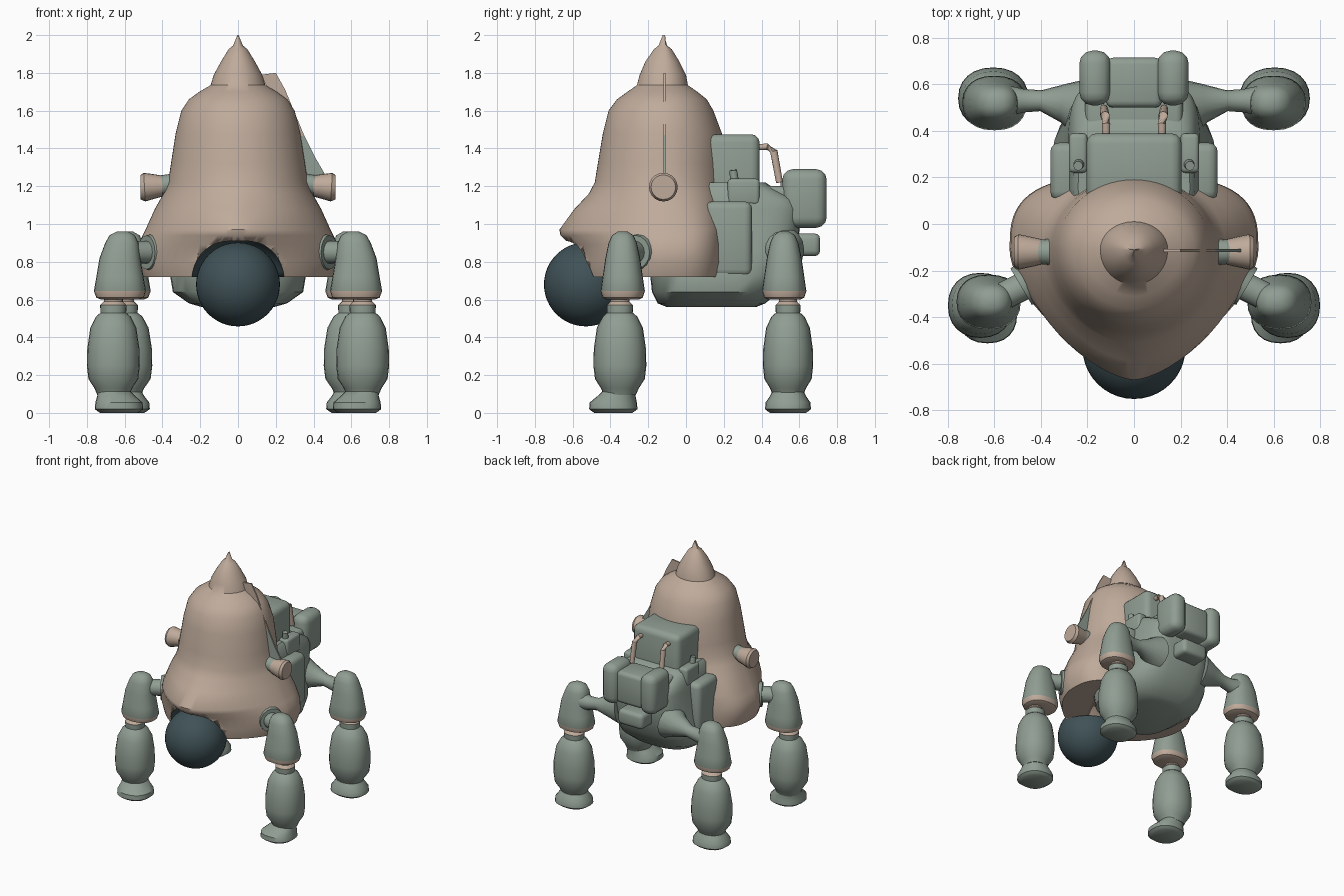
import bpy, bmesh, math
from mathutils import Vector

if "Cube" in bpy.data.objects:
    bpy.data.objects.remove(bpy.data.objects["Cube"])


def material(name, rgb):
    m = bpy.data.materials.new(name)
    m.diffuse_color = (*rgb, 1)
    m.use_nodes = True
    m.node_tree.nodes["Principled BSDF"].inputs["Base Color"].default_value = m.diffuse_color
    return m


TAN = material("warm tan", (0.52, 0.405, 0.325))
GREEN = material("grey green", (0.28, 0.34, 0.292))
DARK = material("dark teal", (0.05, 0.083, 0.095))


def finish(bm, name, mats, rule=None, angle=40):
    bmesh.ops.recalc_face_normals(bm, faces=bm.faces)
    if rule:
        for f in bm.faces:
            f.material_index = rule(f.calc_center_median())
    me = bpy.data.meshes.new(name)
    bm.to_mesh(me)
    bm.free()
    for m in mats:
        me.materials.append(m)
    ob = bpy.data.objects.new(name, me)
    bpy.context.collection.objects.link(ob)
    bpy.ops.object.select_all(action='DESELECT')
    bpy.context.view_layer.objects.active = ob
    ob.select_set(True)
    bpy.ops.object.shade_smooth_by_angle(angle=math.radians(angle))
    return ob


def spow(v, n):
    return math.copysign(abs(v) ** (2 / n), v)


def loft(name, rings, mats, seg=32, rule=None, angle=40):
    """Rings: (z, cx, cy, half width, front depth, back depth, front power, back power)."""
    bm = bmesh.new()
    loops = []
    for z, cx, cy, rx, rf, rb, nf, nb in rings:
        loop = []
        for i in range(seg):
            a = 2 * math.pi * i / seg
            c, s = math.cos(a), math.sin(a)
            n, d = (nb, rb) if s >= 0 else (nf, rf)
            loop.append(bm.verts.new((cx + rx * spow(c, n), cy + d * spow(s, n), z)))
        loops.append(loop)
    for a, b in zip(loops, loops[1:]):
        for i in range(seg):
            j = (i + 1) % seg
            bm.faces.new((a[i], a[j], b[j], b[i]))
    bm.faces.new(loops[0])
    bm.faces.new(loops[-1])
    return finish(bm, name, mats, rule, angle)


def box(name, x, y, z, mat, bevel=0.03):
    bm = bmesh.new()
    bmesh.ops.create_cube(bm, size=1)
    for v in bm.verts:
        v.co = [r[0] + (t + 0.5) * (r[1] - r[0]) for t, r in zip(v.co, (x, y, z))]
    bmesh.ops.bevel(bm, geom=bm.edges[:], offset=bevel, segments=3, profile=0.5, affect='EDGES')
    return finish(bm, name, [mat])


def tube(name, pts, radii, mat, seg=16):
    """Round tube through points with a radius at each."""
    bm = bmesh.new()
    pts = [Vector(p) for p in pts]
    loops = []
    for k, p in enumerate(pts):
        d = (pts[min(k + 1, len(pts) - 1)] - pts[max(k - 1, 0)]).normalized()
        u = d.cross(Vector((0, 0, 1)) if abs(d.z) < 0.8 else Vector((1, 0, 0))).normalized()
        w = d.cross(u)
        loops.append([bm.verts.new(p + radii[k] * (u * math.cos(t) + w * math.sin(t)))
                      for t in (2 * math.pi * i / seg for i in range(seg))])
    for a, b in zip(loops, loops[1:]):
        for i in range(seg):
            bm.faces.new((a[i], a[(i + 1) % seg], b[(i + 1) % seg], b[i]))
    bm.faces.new(loops[0])
    bm.faces.new(loops[-1])
    return finish(bm, name, [mat])


def ball(name, c, r, mats, idx=0):
    bm = bmesh.new()
    bmesh.ops.create_uvsphere(bm, u_segments=40, v_segments=24, radius=r)
    bmesh.ops.translate(bm, verts=bm.verts, vec=c)
    return finish(bm, name, mats, lambda p: idx)


def plate(name, pts, y, mat):
    bm = bmesh.new()
    f = bm.faces.new([bm.verts.new((x, y, z)) for x, z in pts])
    g = bmesh.ops.extrude_face_region(bm, geom=[f])['geom']
    bmesh.ops.translate(bm, verts=[v for v in g if isinstance(v, bmesh.types.BMVert)], vec=(0, 0.012, 0))
    return finish(bm, name, [mat])


# bell-shaped shell: z, half width, front y, back y, front power, back power
shell = [(0.72, 0.505, -0.575, 0.2, 1.7, 3), (0.8, 0.535, -0.6, 0.21, 1.65, 3),
         (0.89, 0.53, -0.615, 0.21, 1.6, 3), (0.94, 0.505, -0.665, 0.21, 1.6, 3),
         (0.97, 0.49, -0.67, 0.21, 1.6, 3), (1.08, 0.44, -0.59, 0.2, 1.7, 2.6),
         (1.16, 0.395, -0.515, 0.2, 1.85, 2.2), (1.22, 0.37, -0.483, 0.2, 2, 2),
         (1.32, 0.355, -0.467, 0.2, 2, 2), (1.48, 0.33, -0.44, 0.19, 2, 2),
         (1.6, 0.3, -0.41, 0.145, 2, 2), (1.66, 0.26, -0.365, 0.11, 2, 2),
         (1.70, 0.205, -0.31, 0.06, 2, 2), (1.735, 0.145, -0.26, 0.01, 2, 2),
         (1.79, 0.128, -0.245, 0.0, 2, 2), (1.86, 0.09, -0.215, -0.035, 2, 2),
         (1.925, 0.05, -0.17, -0.075, 2, 2), (1.945, 0.026, -0.145, -0.1, 2, 2),
         (2.0, 0.003, -0.123, -0.117, 2, 2)]
bell = loft("bell_shell", [(z, 0, -0.11, w, -0.11 - f, b + 0.11, nf, nb)
                           for z, w, f, b, nf, nb in shell], [TAN, DARK], 64, lambda p: 0)

# socket cut for the front ball
cutter = ball("socket_cutter", (0, -0.53, 0.685), 0.25, [TAN, DARK], 1)
cutter.hide_render = True
bpy.context.view_layer.objects.active = bell
mod = bell.modifiers.new("socket", 'BOOLEAN')
mod.operation, mod.object, mod.solver = 'DIFFERENCE', cutter, 'EXACT'
# keep the cut ahead of any smoothing modifier, then apply it
bpy.ops.object.modifier_move_to_index(modifier="socket", index=0)
bpy.ops.object.modifier_apply(modifier="socket")
bpy.data.objects.remove(cutter)
ball("front_ball", (0, -0.53, 0.68), 0.222, [DARK])

# belly hull and rear body
loft("belly_hull", [(0.56, 0, 0.15, 0.19, 0.25, 0.22, 3, 3), (0.58, 0, 0.15, 0.26, 0.3, 0.27, 3, 3),
                    (0.64, 0, 0.15, 0.345, 0.33, 0.34, 3, 3), (0.73, 0, 0.15, 0.36, 0.34, 0.4, 3, 3),
                    (0.85, 0, 0.15, 0.31, 0.2, 0.44, 3, 4), (1.08, 0, 0.15, 0.285, 0.15, 0.46, 3, 5),
                    (1.13, 0, 0.15, 0.275, 0.15, 0.44, 3, 5), (1.2, 0, 0.15, 0.26, 0.15, 0.3, 3, 5),
                    (1.22, 0, 0.15, 0.24, 0.15, 0.27, 3, 5)], [GREEN])
box("rear_hood", (-0.205, 0.205), (0.08, 0.39), (1.0, 1.475), GREEN, 0.045)
box("rear_seat", (-0.21, 0.21), (0.36, 0.6), (1.0, 1.2), GREEN)
box("pack_centre", (-0.12, 0.12), (0.5, 0.715), (1.0, 1.25), GREEN)
box("pack_lower_pad", (-0.11, 0.11), (0.55, 0.71), (0.83, 0.95), GREEN)

for s, side in ((-1, "left"), (1, "right")):
    def span(a, b):
        return tuple(sorted((s * a, s * b)))

    box(f"{side}_side_panel", span(0.2, 0.36), (0.1, 0.35), (0.72, 1.12), GREEN, 0.04)
    box(f"{side}_pack_lobe", span(0.1, 0.235), (0.51, 0.745), (0.98, 1.29), GREEN, 0.055)
    box(f"{side}_rail", span(0.2, 0.28), (0.22, 0.39), (1.1, 1.24), GREEN, 0.02)
    tube(f"{side}_rail_knob", [(s * 0.235, 0.26, 1.2), (s * 0.24, 0.25, 1.285)], [0.025, 0.02], GREEN)
    tube(f"{side}_handle", [(s * 0.12, 0.36, 1.405), (s * 0.12, 0.43, 1.41), (s * 0.125, 0.465, 1.385),
                            (s * 0.13, 0.495, 1.22)], [0.016, 0.018, 0.02, 0.018], TAN, 10)

    # side sensors
    tube(f"{side}_sensor_neck", [(s * 0.32, -0.12, 1.21), (s * 0.43, -0.12, 1.205)], [0.06, 0.05], GREEN)
    tube(f"{side}_sensor", [(s * 0.4, -0.12, 1.2), (s * 0.43, -0.12, 1.2), (s * 0.495, -0.12, 1.195),
                            (s * 0.515, -0.12, 1.195)], [0.055, 0.062, 0.076, 0.065], TAN, 20)

    # hips
    tube(f"{side}_front_hip_socket", [(s * 0.4, -0.22, 0.85), (s * 0.485, -0.27, 0.85)], [0.11, 0.09], GREEN)
    tube(f"{side}_front_hip", [(s * 0.42, -0.24, 0.85), (s * 0.6, -0.33, 0.85)], [0.06, 0.06], GREEN)
    tube(f"{side}_rear_hip", [(s * 0.22, 0.5, 0.86), (s * 0.3, 0.52, 0.85), (s * 0.4, 0.53, 0.84),
                              (s * 0.47, 0.53, 0.83), (s * 0.56, 0.53, 0.83)],
         [0.13, 0.085, 0.045, 0.05, 0.07], GREEN)

    # legs: x, y of thigh, x, y of shin, x and y shift of the foot, x and y stretch
    for end, tx, ty, lx, ly, fx, fy, kx, ky in (
            ("front", 0.625, -0.335, 0.66, -0.35, -0.03, -0.035, 1.0, 1.0),
            ("rear", 0.60, 0.52, 0.605, 0.54, 0.0, 0.0, 1.08, 0.95)):
        thigh = [(0.6, 0, 0.1), (0.61, 0, 0.125), (0.645, 0, 0.138), (0.72, 0, 0.125), (0.82, 0, 0.108),
                 (0.9, 0.01, 0.088), (0.94, 0.012, 0.067), (0.96, 0.014, 0.03)]
        loft(f"{side}_{end}_thigh", [(z, s * (tx - d), ty, r, r * 0.85, r * 0.85, 2.3, 2.3)
                                     for z, d, r in thigh], [GREEN, TAN], 24,
             lambda p: 1 if p.z < 0.635 else 0)
        shin = [(0.095, 0.085), (0.13, 0.1), (0.18, 0.132), (0.25, 0.14), (0.34, 0.138), (0.45, 0.122),
                (0.51, 0.092), (0.53, 0.068), (0.57, 0.07), (0.59, 0.05), (0.66, 0.05)]
        loft(f"{side}_{end}_shin", [(z, s * lx, ly, r * kx, r * ky, r * ky, 2.2, 2.2) for z, r in shin],
             [GREEN, TAN], 24, lambda p: 1 if p.z > 0.575 else 0)
        foot = [(0.01, 1, 0.115), (0.02, 1, 0.128), (0.055, 1, 0.125), (0.09, 0.5, 0.1), (0.12, 0, 0.085)]
        foot = [(0.0, 1, 0.1)] + foot
        loft(f"{side}_{end}_foot", [(z, s * (lx + t * fx), ly + t * fy, r * kx, r * ky, r * ky, 2.3, 2.3)
                                    for z, t, r in foot], [GREEN], 24)

# thin fin on the right of the shell
plate("fin_upper", [(0.12, 1.79), (0.2, 1.8), (0.25, 1.71), (0.35, 1.47), (0.3, 1.45)], -0.12, TAN)
plate("fin_lower", [(0.3, 1.45), (0.35, 1.47), (0.41, 1.35), (0.48, 1.23), (0.47, 1.19), (0.34, 1.19)],
      -0.12, GREEN)
